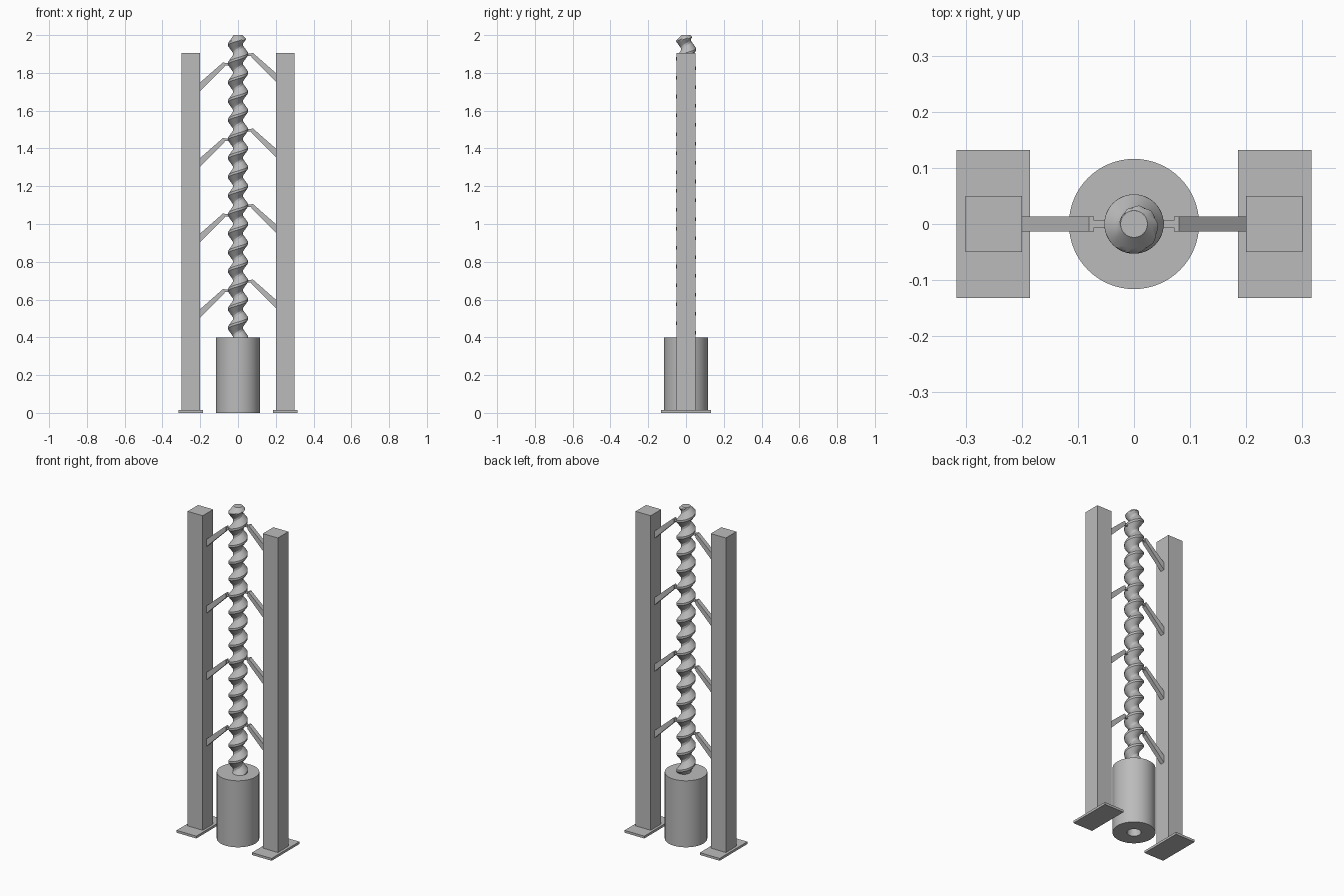
import bpy, bmesh, math

old = bpy.data.objects.get("Cube")
if old:
    bpy.data.objects.remove(old, do_unlink=True)

grey = bpy.data.materials.new("plain_grey")
grey.use_nodes = True
COLOR = (0.5, 0.5, 0.5, 1)
grey.diffuse_color = COLOR
grey.node_tree.nodes["Principled BSDF"].inputs["Base Color"].default_value = COLOR


def finish(name, bm, smooth=False):
    bmesh.ops.recalc_face_normals(bm, faces=bm.faces)
    mesh = bpy.data.meshes.new(name)
    bm.to_mesh(mesh)
    bm.free()
    mesh.materials.append(grey)
    obj = bpy.data.objects.new(name, mesh)
    bpy.context.collection.objects.link(obj)
    if smooth:
        bpy.ops.object.select_all(action='DESELECT')
        obj.select_set(True)
        bpy.context.view_layer.objects.active = obj
        bpy.ops.object.shade_smooth_by_angle(angle=math.radians(30))
    return obj


def box(name, x, y, z):
    """Box from (low, high) pairs."""
    bm = bmesh.new()
    bmesh.ops.create_cube(bm, size=1)
    for v in bm.verts:
        for axis, (low, high) in enumerate((x, y, z)):
            v.co[axis] = low if v.co[axis] < 0 else high
    return finish(name, bm)


def lathe(name, profile, steps=64):
    """Revolve (radius, height) points about the z axis."""
    bm = bmesh.new()
    verts = [bm.verts.new((r, 0, z)) for r, z in profile]
    edges = [bm.edges.new(pair) for pair in zip(verts, verts[1:])]
    bmesh.ops.spin(bm, geom=verts + edges, cent=(0, 0, 0), axis=(0, 0, 1),
                   angle=math.tau, steps=steps, use_merge=True)
    bmesh.ops.remove_doubles(bm, verts=bm.verts, dist=1e-5)
    return finish(name, bm, True)


def prism(name, outline, half_depth):
    """Extrude an (x, z) outline along y."""
    bm = bmesh.new()
    face = bm.faces.new([bm.verts.new((x, -half_depth, z)) for x, z in outline])
    new = bmesh.ops.extrude_face_region(bm, geom=[face])["geom"]
    for v in new:
        if isinstance(v, bmesh.types.BMVert):
            v.co.y = half_depth
    return finish(name, bm)


# Motor housing with a blind hole underneath
lathe("motor_housing", [(0, 0.2), (0.038, 0.2), (0.038, 0), (0.116, 0),
                        (0.116, 0.4), (0, 0.4)])

# Screw core
TOP, BOTTOM, CORE, CREST, PITCH = 2.0, 0.39, 0.024, 0.053, 0.1
lathe("screw_core", [(0, BOTTOM), (CORE, BOTTOM), (CORE, TOP), (0, TOP)], 32)

# Right-handed screw thread with a chamfered top end
SEGMENTS, SAMPLES = 48, 16


def thread_radius(u):
    """Radius at u pitches above or below the crest."""
    slope = min(max((abs(u) - 0.06) / 0.36, 0), 1)
    return CREST + (0.026 - CREST) * slope


bm = bmesh.new()
rows = []
for i in range(18 * SEGMENTS + 1):
    a = math.tau * i / SEGMENTS
    row = []
    for j in range(SAMPLES + 1):
        u = j / SAMPLES - 0.5
        z = min(max(0.3 + PITCH * (i / SEGMENTS + u), BOTTOM), TOP)
        r = min(thread_radius(u), CORE + (TOP - z))
        row.append(bm.verts.new((r * math.cos(a), r * math.sin(a), z)))
    rows.append(row)
for lower, upper in zip(rows, rows[1:]):
    for j in range(SAMPLES):
        bm.faces.new((lower[j], upper[j], upper[j + 1], lower[j + 1]))
bmesh.ops.remove_doubles(bm, verts=bm.verts, dist=1e-5)
bmesh.ops.dissolve_degenerate(bm, edges=bm.edges, dist=1e-6)
finish("screw_thread", bm, True)

# Side columns, foot plates and follower arms
for side, s, drop in (("left", 1, 0), ("right", -1, 0.05)):
    def span(a, b):
        return tuple(sorted((s * a, s * b)))

    box(side + "_foot_plate", span(0.185, 0.316), (-0.132, 0.132), (0, 0.014))
    box(side + "_column", span(0.2, 0.3), (-0.05, 0.05), (0.014, 1.905))
    for k in range(4):
        z = 1.905 - drop - 0.4 * k
        outline = [(0.203, -0.108), (0.08, 0), (0.071, 0),
                   (0.071, -0.022), (0.203, -0.153)]
        prism(f"{side}_arm_{k + 1}", [(s * x, z + dz) for x, dz in outline], 0.013)
        box(f"{side}_arm_pin_{k + 1}", span(0.048, 0.075), (-0.006, 0.006),
            (z - 0.016, z - 0.002))
